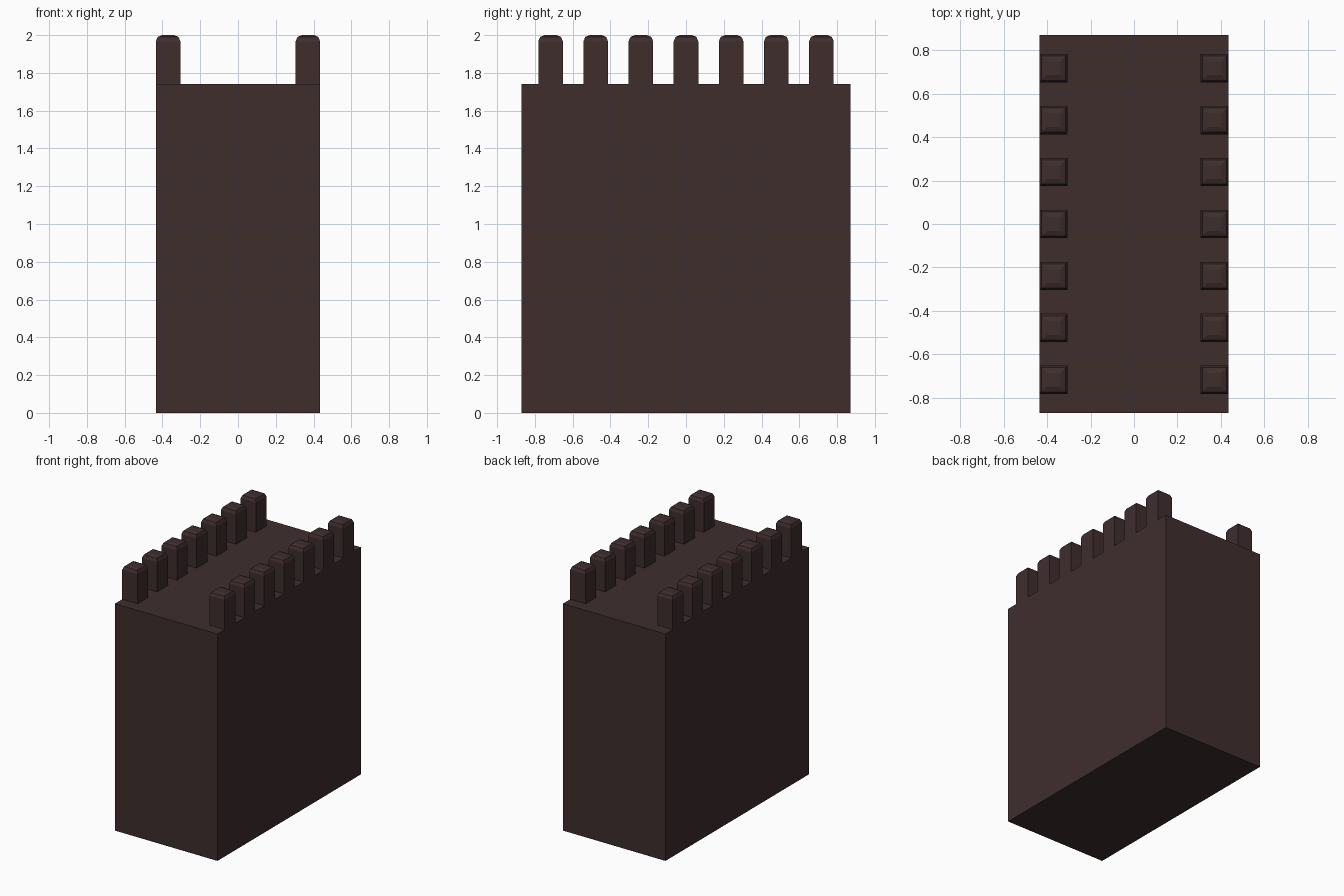
import bpy, bmesh, math

if "Cube" in bpy.data.objects:
    bpy.data.objects.remove(bpy.data.objects["Cube"])

mat = bpy.data.materials.new("dark_brown")
mat.diffuse_color = (0.05, 0.027, 0.027, 1)
mat.use_nodes = True
mat.node_tree.nodes["Principled BSDF"].inputs["Base Color"].default_value = mat.diffuse_color

HX, HY, H = 0.435, 0.87, 1.74      # block half sizes and height
TW, TOP, R = 0.13, 2.0, 0.033      # tooth width, top height, rounding radius
STEP = 0.239                       # tooth spacing


def make(name, rings):
    """Stack square-cornered rings (half x, half y, z) into a closed solid."""
    bm = bmesh.new()
    loops = [[bm.verts.new((sx * hx, sy * hy, z))
              for sx, sy in ((-1, -1), (1, -1), (1, 1), (-1, 1))]
             for hx, hy, z in rings]
    bm.faces.new(loops[0][::-1])
    bm.faces.new(loops[-1])
    for a, b in zip(loops, loops[1:]):
        for i in range(4):
            j = (i + 1) % 4
            bm.faces.new((a[i], a[j], b[j], b[i]))
    me = bpy.data.meshes.new(name)
    bm.to_mesh(me)
    bm.free()
    me.materials.append(mat)
    ob = bpy.data.objects.new(name, me)
    bpy.context.collection.objects.link(ob)
    return ob


# Main block
make("wall_block", [(HX, HY, 0), (HX, HY, H)])

# Tooth profile: straight shaft with a two-step rounded cap
rings = [(TW / 2, TW / 2, H)]
for k in range(3):
    a = k * math.pi / 4
    h = TW / 2 - R * (1 - math.cos(a))
    rings.append((h, h, TOP - R + R * math.sin(a)))

# Two rows of seven battlement teeth
for side, sx in (("left", -1), ("right", 1)):
    for i in range(7):
        tooth = make(f"{side}_battlement_{i + 1}", rings)
        tooth.location = (sx * (HX - TW / 2), (i - 3) * STEP, 0)
